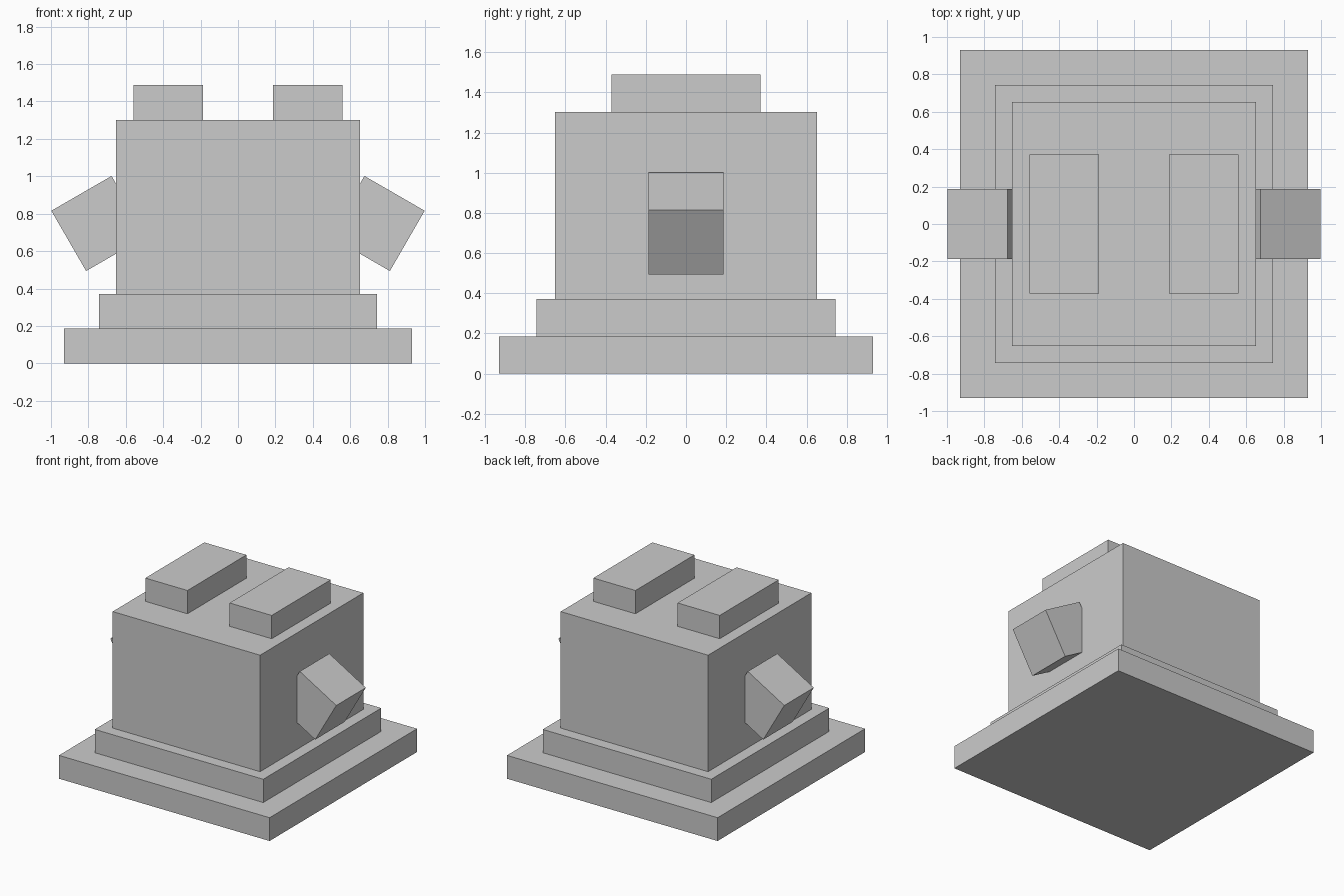
import bpy
from math import radians

cube = bpy.data.objects.get("Cube")
if cube:
    bpy.data.objects.remove(cube, do_unlink=True)

grey = bpy.data.materials.new("light_grey")
grey.use_nodes = True
grey.diffuse_color = (0.6, 0.6, 0.6, 1)
grey.node_tree.nodes["Principled BSDF"].inputs["Base Color"].default_value = (0.6, 0.6, 0.6, 1)

U = 0.186  # module that all parts are multiples of


def box(name, centre, size, tilt=0):
    """Box with centre and size in modules, tilted about y in degrees."""
    bpy.ops.mesh.primitive_cube_add(size=1, location=[c * U for c in centre])
    ob = bpy.context.object
    ob.name = name
    ob.scale = [s * U for s in size]
    ob.rotation_euler.y = radians(tilt)
    ob.data.materials.append(grey)
    return ob


# Stepped base and body
box("base_plate", (0, 0, 0.5), (10, 10, 1))
box("base_step", (0, 0, 1.5), (8, 8, 1))
box("body", (0, 0, 4.5), (7, 7, 5))

# Top blocks and tilted side cubes, one of each per side
for side, sign in (("left", 1), ("right", -1)):
    box(f"{side}_top_block", (sign * 2, 0, 7.5), (2, 4, 1))
    box(f"{side}_arm", (sign * 4, 0, 4.02), (2, 2, 2), sign * 30)
